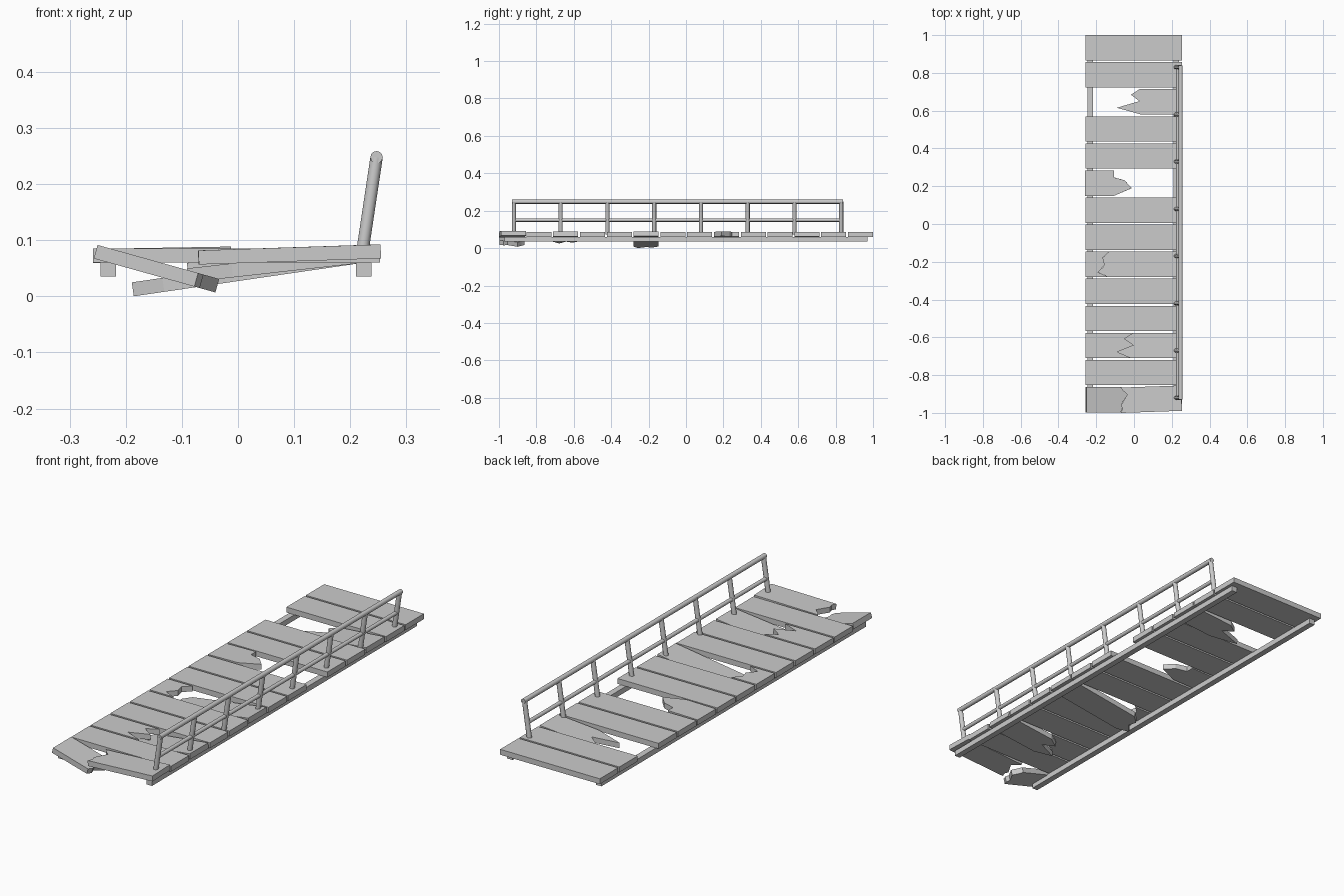
import bpy, bmesh
from math import radians
from mathutils import Vector, Matrix

if "Cube" in bpy.data.objects:
    bpy.data.objects.remove(bpy.data.objects["Cube"])

X0, X1 = -0.258, 0.253          # deck edges
Z0, TH = 0.06, 0.025            # plank underside and thickness
PITCH, HALF = 0.1433, 0.067     # plank spacing and half width


def plank_y(i):
    return 0.933 - i * PITCH


def finish(bm, name):
    bmesh.ops.recalc_face_normals(bm, faces=bm.faces)
    me = bpy.data.meshes.new(name)
    bm.to_mesh(me)
    bm.free()
    ob = bpy.data.objects.new(name, me)
    bpy.context.collection.objects.link(ob)
    return ob


def slab(name, outline, z, h, pivot=(0, 0, 0), tilt=0, yaw=0):
    """Extrude an xy outline upward, then tilt it about a pivot."""
    bm = bmesh.new()
    face = bm.faces.new([bm.verts.new((x, y, z)) for x, y in outline])
    up = bmesh.ops.extrude_face_region(bm, geom=[face])["geom"]
    bmesh.ops.translate(bm, vec=(0, 0, h),
                        verts=[v for v in up if isinstance(v, bmesh.types.BMVert)])
    rot = Matrix.Rotation(radians(yaw), 3, 'Z') @ Matrix.Rotation(radians(tilt), 3, 'Y')
    bmesh.ops.rotate(bm, cent=pivot, matrix=rot, verts=bm.verts)
    return finish(bm, name)


def rect(xa, xb, ya, yb):
    return [(xa, ya), (xb, ya), (xb, yb), (xa, yb)]


def rod(name, a, b, r=0.011):
    a, b = Vector(a), Vector(b)
    bpy.ops.mesh.primitive_cylinder_add(vertices=12, radius=r, depth=(b - a).length,
                                        location=(a + b) / 2)
    ob = bpy.context.object
    ob.name = name
    ob.rotation_euler = (b - a).to_track_quat('Z', 'Y').to_euler()
    bpy.ops.object.shade_smooth_by_angle(angle=radians(40))


# Broken planks: jagged edge (back to front, dy from plank centre), tilt of each piece
# (None = piece missing), yaw of the right piece
broken = {
    2: ([(0.03, .067), (-0.015, .038), (0.03, .004), (-0.09, -.031), (0.04, -.067)], None, -4.6, 0),
    5: ([(-0.105, .067), (-0.105, .03), (-0.05, .015), (-0.012, -.027), (-0.105, -.067)], -1, None, 0),
    8: ([(-0.13, .067), (-0.165, .036), (-0.155, -.004), (-0.19, -.042), (-0.135, -.067)], 0, -8.3, 0),
    11: ([(0.0, .067), (-0.05, .036), (0.0, .001), (-0.09, -.034), (-0.01, -.067)], 0, -6.4, 0),
    13: ([(-0.068, .067), (-0.055, .05), (-0.033, .03), (-0.068, -.025), (-0.062, -.045),
          (-0.072, -.067)], 15.6, -1.9, 2),
}

# Deck planks
for i in range(14):
    y = plank_y(i)
    if i not in broken:
        slab(f"plank_{i}", rect(X0, X1, y - HALF, y + HALF), Z0, TH)
        continue
    edge, left, right, yaw = broken[i]
    jag = [(x, y + d) for x, d in edge]
    if left is not None:
        slab(f"broken_plank_left_{i}", [(X0, y - HALF), (X0, y + HALF)] + jag,
             Z0, TH, (-0.23, y, Z0), left)
    if right is not None:
        slab(f"broken_plank_right_{i}", [(X1, y - HALF), (X1, y + HALF)] + jag,
             Z0, TH, (0.224 - 0.2 * (yaw != 0), y, Z0 - 0.006 * (yaw != 0)), right, yaw)

# Support beams
for side, x in (("left", -0.231), ("right", 0.224)):
    slab(f"{side}_beam", rect(x - 0.014, x + 0.014, -0.97, 0.97), 0.035, 0.025)

# Leaning rail posts
for k in range(8):
    y = 0.83 - 0.25 * k
    rod(f"rail_post_{k}", (0.221, y, 0.075), (0.247, y, 0.248))

# Handrail and middle rail
rod("handrail", (0.247, -0.93, 0.248), (0.247, 0.84, 0.248))
rod("middle_rail", (0.232, -0.925, 0.15), (0.232, 0.835, 0.15), 0.009)
